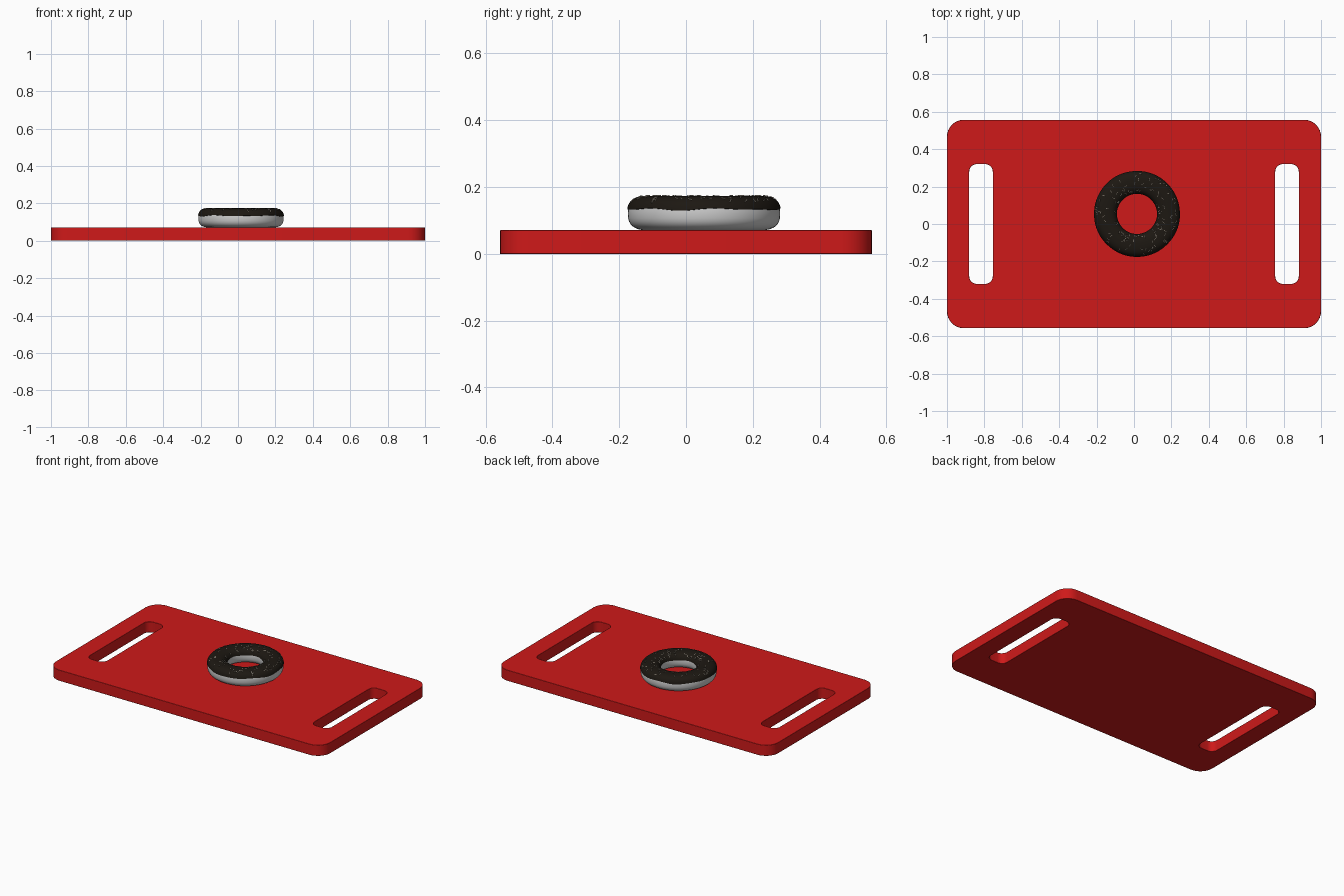
import bpy, bmesh, math, random
from mathutils import Vector, Matrix

if "Cube" in bpy.data.objects:
    bpy.data.objects.remove(bpy.data.objects["Cube"])

random.seed(4)
CENTER = Vector((0.016, 0.054, 0.121))
RING_R = 0.1685


def finish(name, bm, color, angle=40):
    bmesh.ops.recalc_face_normals(bm, faces=bm.faces)
    me = bpy.data.meshes.new(name)
    bm.to_mesh(me)
    bm.free()
    ob = bpy.data.objects.new(name, me)
    bpy.context.collection.objects.link(ob)
    if color:
        mat = bpy.data.materials.new(name + "_mat")
        mat.diffuse_color = (*color, 1)
        mat.use_nodes = True
        mat.node_tree.nodes["Principled BSDF"].inputs["Base Color"].default_value = mat.diffuse_color
        me.materials.append(mat)
    bpy.ops.object.select_all(action='DESELECT')
    bpy.context.view_layer.objects.active = ob
    ob.select_set(True)
    bpy.ops.object.shade_smooth_by_angle(angle=math.radians(angle))
    return ob


def rounded_rect(bm, cx, cy, hx, hy, r, n=8):
    vs = []
    for q, (sx, sy) in enumerate([(1, 1), (-1, 1), (-1, -1), (1, -1)]):
        for i in range(n + 1):
            a = math.pi / 2 * (q + i / n)
            vs.append(bm.verts.new((cx + sx * (hx - r) + r * math.cos(a),
                                    cy + sy * (hy - r) + r * math.sin(a), 0)))
    return [bm.edges.new((vs[i], vs[(i + 1) % len(vs)])) for i in range(len(vs))]


def section(a, rx, rz, p=2.6):
    # superellipse cross-section of the ring
    c, s = math.cos(a), math.sin(a)
    return (RING_R + rx * math.copysign(abs(c) ** (2 / p), c),
            rz * math.copysign(abs(s) ** (2 / p), s))


def ring(name, profile, color, steps=96):
    # sweep a closed (radius, z) profile that may vary with angle
    bm = bmesh.new()
    loops = []
    for i in range(steps):
        t = 2 * math.pi * i / steps
        loops.append([bm.verts.new(CENTER + Vector((r * math.cos(t), r * math.sin(t), z)))
                      for r, z in profile(t)])
    n = len(loops[0])
    for i in range(steps):
        A, B = loops[i], loops[(i + 1) % steps]
        for j in range(n):
            k = (j + 1) % n
            bm.faces.new((A[j], A[k], B[k], B[j]))
    return finish(name, bm, color, 60)


# tray with two handle slots
bm = bmesh.new()
edges = rounded_rect(bm, 0, 0, 1.0, 0.557, 0.09)
for side in (-1, 1):
    edges += rounded_rect(bm, side * 0.818, 0, 0.063, 0.32, 0.04)
bmesh.ops.triangle_fill(bm, edges=edges, use_beauty=True)
ext = bmesh.ops.extrude_face_region(bm, geom=bm.faces[:], use_keep_orig=True)
bmesh.ops.translate(bm, vec=(0, 0, 0.071),
                    verts=[g for g in ext["geom"] if isinstance(g, bmesh.types.BMVert)])
tray = finish("tray", bm, (0.62, 0.01, 0.01))
bev = tray.modifiers.new("edge_round", 'BEVEL')
bev.width, bev.segments = 0.005, 2
bev.limit_method, bev.angle_limit = 'ANGLE', math.radians(50)

# doughnut body
ring("doughnut", lambda t: [section(2 * math.pi * i / 32, 0.0595, 0.05) for i in range(32)], None)


# icing shell with a wavy lower edge
def icing_profile(t):
    a0 = 0.16 + 0.035 * math.sin(5 * t) + 0.03 * math.sin(8 * t + 1)
    a1 = math.pi - 0.16 - 0.035 * math.sin(4 * t + 2)
    angles = [a0 + (a1 - a0) * i / 20 for i in range(21)]
    return ([section(a, 0.0620, 0.053) for a in angles] +
            [section(a, 0.0570, 0.048) for a in reversed(angles)])


ring("icing", icing_profile, (0.012, 0.009, 0.006))

# sprinkles scattered over the icing
bm = bmesh.new()
for _ in range(130):
    t = random.uniform(0, 2 * math.pi)
    a = random.uniform(0.2 * math.pi, 0.8 * math.pi)
    r, z = section(a, 0.0625, 0.0535)
    out = Vector((math.cos(t), math.sin(t), 0))
    r2, z2 = section(a + 0.02, 0.0625, 0.0535)
    down = (out * (r2 - r) + Vector((0, 0, z2 - z))).normalized()
    around = Vector((-out.y, out.x, 0))
    s = random.uniform(0, math.pi)
    axis = down * math.cos(s) + around * math.sin(s)
    m = Matrix.Translation(CENTER + out * r + Vector((0, 0, z))) @ \
        axis.to_track_quat('Z', 'Y').to_matrix().to_4x4()
    bmesh.ops.create_cone(bm, cap_ends=True, segments=6, radius1=0.0015,
                          radius2=0.0015, depth=0.014, matrix=m)
finish("sprinkles", bm, (0.45, 0.4, 0.33))
